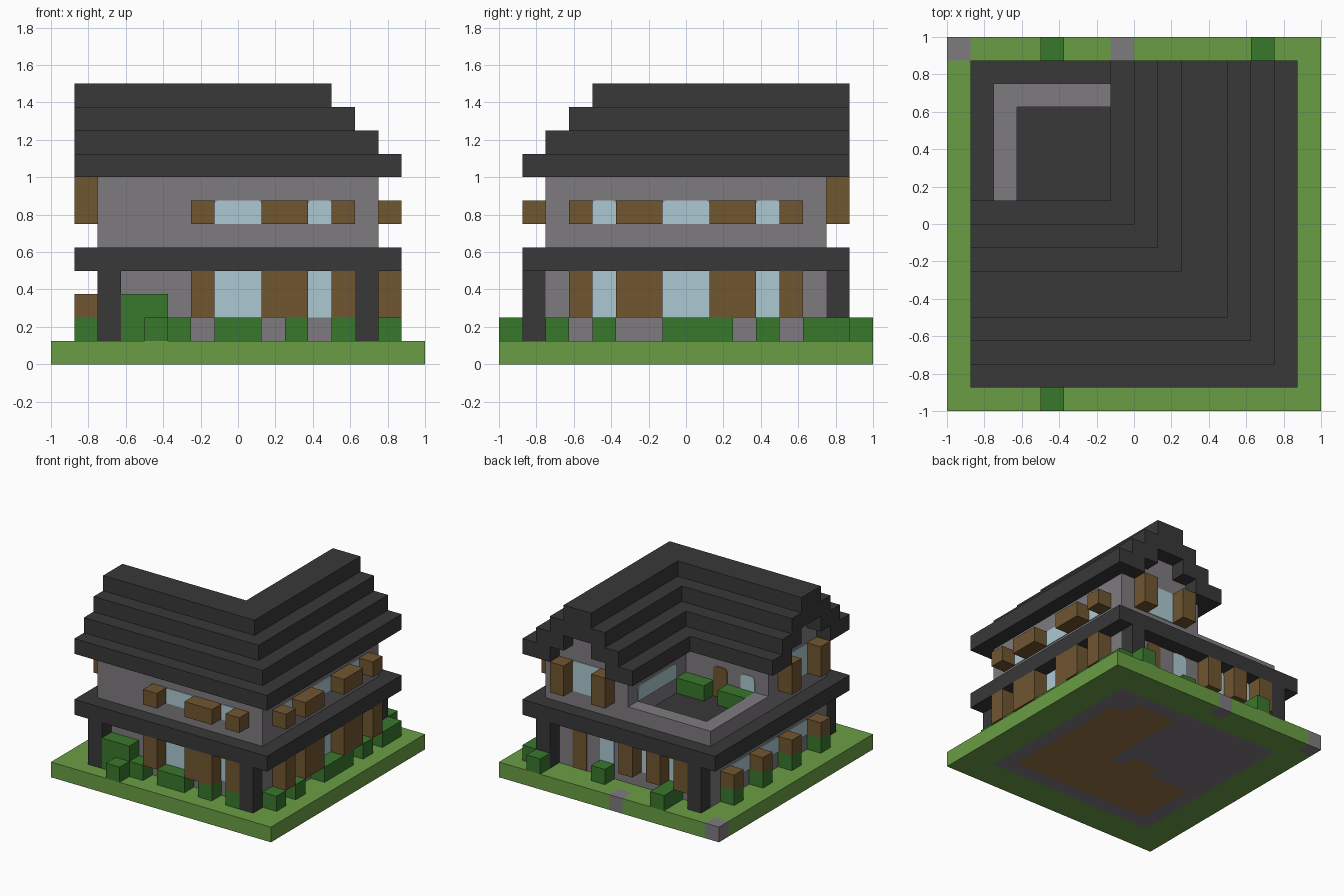
import bpy, bmesh
from mathutils import Matrix, Vector

cube = bpy.data.objects.get("Cube")
if cube:
    bpy.data.objects.remove(cube)

U = 0.125  # block size; all layouts are counted in blocks from the front right corner


def material(name, rgb):
    lin = [((c / 255 + 0.055) / 1.055) ** 2.4 for c in rgb] + [1]
    m = bpy.data.materials.new(name)
    m.use_nodes = True
    m.diffuse_color = lin
    bsdf = m.node_tree.nodes["Principled BSDF"]
    bsdf.inputs["Base Color"].default_value = lin
    bsdf.inputs["Roughness"].default_value = 0.9
    return m


STONE = material("grey stone", (127, 123, 128))
DARK = material("charcoal", (56, 56, 56))
GRASS = material("grass green", (106, 158, 68))
LEAF = material("leaf green", (57, 120, 45))
WOOD = material("brown wood", (113, 86, 49))
PLANK = material("light floor planks", (155, 119, 74))
GLASS = material("pale glass", (174, 201, 211))


def add_box(bm, x0, x1, y0, y1, z0, z1):
    lo, hi = Vector((x0, y0, z0)) * U, Vector((x1, y1, z1)) * U
    mid = (lo + hi) / 2 - Vector((1, 1, 0))
    mat = Matrix.Translation(mid) @ Matrix.Diagonal((hi - lo).to_4d())
    return bmesh.ops.create_cube(bm, size=1, matrix=mat)["verts"]


def finish(name, bm, mat):
    me = bpy.data.meshes.new(name)
    bm.to_mesh(me)
    bm.free()
    me.materials.append(mat)
    ob = bpy.data.objects.new(name, me)
    bpy.context.collection.objects.link(ob)


def blocks(name, mat, boxes):
    bm = bmesh.new()
    for b in boxes:
        add_box(bm, *b)
    finish(name, bm, mat)


def on_wall(side, at, a, b, z0, z1, depth):
    """Box standing out by depth from a wall at block line 'at'."""
    out = sorted((at, at + depth * (1 if side[0] == "+" else -1)))
    return (*out, a, b, z0, z1) if side[1] == "x" else (a, b, *out, z0, z1)


def panes(name, mat, side, at, spans, z0, z1, radius=0.015):
    """Thin plates on a wall with rounded upper corners."""
    bm = bmesh.new()
    axis = 0 if side[1] == "x" else 1
    for a, b in spans:
        verts = add_box(bm, *on_wall(side, at, a, b, z0, z1, 0.05))
        edges = {e for v in verts for e in v.link_edges}
        top = [e for e in edges if all(v.co.z > z1 * U - 0.001 for v in e.verts)
               and abs(e.verts[0].co[axis] - e.verts[1].co[axis]) > 0.001]
        bmesh.ops.bevel(bm, geom=top, offset=radius, segments=3, affect="EDGES", profile=0.5)
    finish(name, bm, mat)


def shutters(name, mat, side, at, spans, z0, z1):
    blocks(name, mat, [on_wall(side, at, a, b, z0, z1, 1) for a, b in spans])


# Lawn, path stones and inlaid floor
blocks("lawn", GRASS, [(0, 16, 0, 2, 0, 1), (0, 2, 2, 14, 0, 1), (14, 16, 2, 14, 0, 1),
                       (0, 16, 14, 15, 0, 1), (1, 7, 15, 16, 0, 1), (8, 16, 15, 16, 0, 1)])
blocks("path_stones", STONE, [(x, x + 1, 15, 16, 0, 1) for x in (0, 7)])
blocks("foundation", STONE, [(2, 14, 2, 3, 0, 1), (2, 3, 3, 14, 0, 1), (13, 14, 3, 14, 0, 1),
                             (3, 13, 13, 14, 0, 1), (3, 9, 8, 13, 0, 1), (3, 6, 7, 8, 0, 1),
                             (8, 9, 7, 8, 0, 1), (12, 13, 12, 13, 0, 1)])
blocks("wooden_floor", PLANK, [(3, 13, 3, 7, 0, 1), (6, 8, 7, 8, 0, 1),
                               (9, 13, 7, 12, 0, 1), (9, 12, 12, 13, 0, 1)])

# Walls, storey slab, pillars and terrace parapet
blocks("ground_floor_walls", STONE, [(2, 14, 2, 14, 1, 4)])
blocks("storey_slab", DARK, [(1, 15, 1, 15, 4, 5)])
blocks("pillars", DARK, [(x, x + 1, y, y + 1, 1, 4) for x in (2, 13) for y in (1, 14)])
blocks("upper_walls", STONE, [(2, 14, 2, 8, 5, 8), (8, 14, 8, 14, 5, 8)])
blocks("terrace_parapet", STONE, [(2, 3, 8, 14, 5, 6), (3, 8, 13, 14, 5, 6)])

# Stepped roof over both wings, with gable walls filling it
roof, gable = [], []
for k in range(4):
    z = (8 + k, 9 + k)
    roof += [(1, 15 - k, 1 + k, 3 + k, *z), (13 - k, 15 - k, 3 + k, 15, *z)]
    if k < 3:
        roof += [(1, 9 + k, 7 - k, 9 - k, *z), (7 + k, 9 + k, 9 - k, 15, *z)]
    if k < 2:
        gable += [(2, 13 - k, 3 + k, 7 - k, *z), (9 + k, 13 - k, 7 - k, 14, *z)]
blocks("stepped_roof", DARK, roof)
blocks("gable_walls", STONE, gable)

# Front and left facades: shutters with tall windows below, boxes with low ones above
front_wood, front_glass = [(6, 7), (9, 11), (12, 13)], [(7, 9), (11, 12)]
side_wood = [(3, 4), (5, 7), (9, 11), (12, 13)]
side_glass = [(4, 5), (7, 9), (11, 12)]
for label, side, at, wood, glass in (("front", "-y", 2, front_wood, front_glass),
                                     ("left", "+x", 14, side_wood, side_glass)):
    shutters(f"{label}_lower_shutters", WOOD, side, at, wood, 2, 4)
    panes(f"{label}_lower_windows", GLASS, side, at, glass, 2, 4.3)
    shutters(f"{label}_upper_boxes", WOOD, side, at, wood, 6, 7)
    panes(f"{label}_upper_windows", GLASS, side, at, glass, 6, 7)

# Back facade
shutters("back_lower_shutters", WOOD, "+y", 14, [(3, 4), (5, 6), (7, 8)], 2, 4)
panes("back_lower_windows", GLASS, "+y", 14, [(4, 5), (6, 7), (9, 10)], 2, 4, 0.03)
panes("back_door", WOOD, "+y", 14, [(11, 12)], 1, 4, 0.03)

# Right facade
right_spots = [(3, 4), (6, 7), (9, 10), (12, 13)]
shutters("right_window_boxes", WOOD, "-x", 2, right_spots, 2, 3)
shutters("right_shrubs", LEAF, "-x", 2, right_spots, 1, 2)
panes("right_windows", GLASS, "-x", 2, [(4, 6), (7, 9), (10, 12)], 2, 3)

# Gable ends
shutters("right_gable_shutters", WOOD, "-x", 2, [(3, 4), (6, 7)], 6, 8)
panes("right_gable_window", GLASS, "-x", 2, [(4, 6)], 6, 8)
shutters("back_gable_shutters", WOOD, "+y", 14, [(9, 10), (12, 13)], 6, 8)
panes("back_gable_window", GLASS, "+y", 14, [(10, 12)], 6, 8)

# Terrace openings and planters
panes("terrace_wide_window", GLASS, "-x", 8, [(9, 13)], 6, 7, 0.04)
panes("terrace_small_window", GLASS, "+y", 8, [(3, 4)], 6, 7, 0.03)
panes("terrace_door", WOOD, "+y", 8, [(5, 6)], 5, 7, 0.03)
shutters("terrace_planters", LEAF, "+y", 8, [(3, 5), (6, 8)], 5, 6)

# Shrubs around the house
shutters("front_shrubs", LEAF, "-y", 2, [(5, 6), (7, 9), (10, 11), (12, 13)], 1, 2)
shutters("tall_front_shrub", LEAF, "-y", 2, [(3, 5)], 1, 3)
shutters("left_shrubs", LEAF, "+x", 14, [(2, 3), (4, 5), (7, 10), (11, 12), (13, 15)], 1, 2)
shutters("back_shrubs", LEAF, "+y", 14, [(4, 5), (9, 10)], 1, 2)
shutters("outer_back_shrubs", LEAF, "+y", 15, [(4, 5), (13, 14)], 1, 2)
shutters("outer_front_shrub", LEAF, "-y", 1, [(4, 5)], 1, 2)
